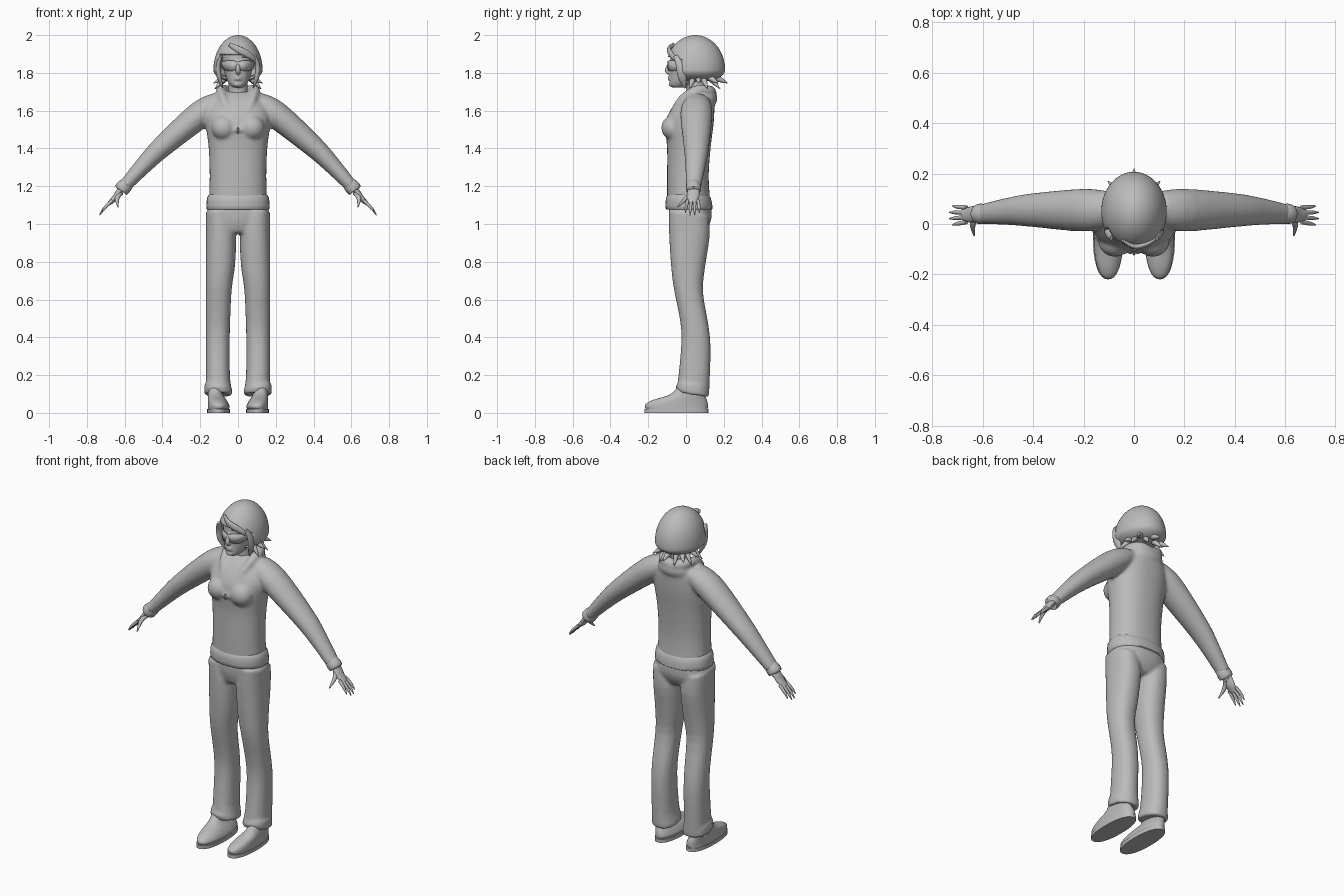
import bpy, bmesh, math
from mathutils import Vector, Matrix

if "Cube" in bpy.data.objects:
    bpy.data.objects.remove(bpy.data.objects["Cube"])

grey = bpy.data.materials.new("plain grey")
grey.use_nodes = True
grey.diffuse_color = (0.5, 0.5, 0.5, 1)
grey.node_tree.nodes["Principled BSDF"].inputs["Base Color"].default_value = grey.diffuse_color

SIDES = (1, -1)


def dense(rows, steps):
    """Run a smooth curve through rows of numbers."""
    rows = [Vector(row) for row in rows]
    padded = [rows[0]] + rows + [rows[-1]]
    out = []
    for before, start, end, after in zip(padded, padded[1:], padded[2:], padded[3:]):
        leave, arrive = (end - before) / 2, (after - start) / 2
        for step in range(steps):
            t = step / steps
            ease = t * t * (3 - 2 * t)
            out.append(start.lerp(end, ease) + leave * t * (1 - t) ** 2 - arrive * t * t * (1 - t))
    return out + [rows[-1]]


def skin(bm, rings):
    """Join rings of points into a closed skin."""
    loops = [[bm.verts.new(point) for point in ring] for ring in rings]
    for low, high in zip(loops, loops[1:]):
        for i in range(len(low)):
            bm.faces.new((low[i - 1], low[i], high[i], high[i - 1]))
    bm.faces.new(loops[0])
    bm.faces.new(loops[-1])


def loft(bm, rows, side=1, outer=None, tilt=0, steps=3, sides=36):
    """Level oval sections; each row is half width, front, back, height.
    With outer set, every section shares that outer edge on one side."""
    rings = []
    for half, front, back, height in dense(rows, steps):
        middle = 0 if outer is None else outer - half
        ring = []
        for i in range(sides):
            angle = math.tau * i / sides
            c, s = (math.copysign(abs(v) ** 0.88, v) for v in (math.cos(angle), math.sin(angle)))
            dy = s * (back - front) / 2
            ring.append((side * (middle + c * half), (front + back) / 2 + dy, height + tilt * dy))
        rings.append(ring)
    skin(bm, rings)


def tube(bm, rows, side=1, flat=1.0, ref=(0, 1, 0), sides=16):
    """Oval sections across a path; each row is x, y, z, radius.
    The radius along ref is multiplied by flat."""
    rows = dense(rows, 4)
    points = [row.xyz for row in rows]
    rings = []
    for i, row in enumerate(rows):
        along = points[min(i + 1, len(points) - 1)] - points[max(i - 1, 0)]
        u = along.cross(Vector(ref)).normalized()
        v = along.cross(u).normalized() * flat
        ring = []
        for j in range(sides):
            angle = math.tau * j / sides
            p = points[i] + (u * math.cos(angle) + v * math.sin(angle)) * row.w
            ring.append((side * p.x, p.y, p.z))
        rings.append(ring)
    skin(bm, rings)


def ball(bm, centre, size):
    matrix = Matrix.Translation(centre) @ Matrix.Diagonal((*size, 1))
    return bmesh.ops.create_uvsphere(bm, u_segments=64, v_segments=40, radius=1, matrix=matrix)["verts"]


def finish(name, bm, voxel=0, soften=0, thickness=0):
    """Turn the mesh into a smooth object, optionally blending its parts."""
    bmesh.ops.recalc_face_normals(bm, faces=bm.faces)
    mesh = bpy.data.meshes.new(name)
    bm.to_mesh(mesh)
    bm.free()
    mesh.materials.append(grey)
    ob = bpy.data.objects.new(name, mesh)
    bpy.context.collection.objects.link(ob)
    bpy.ops.object.select_all(action="DESELECT")
    ob.select_set(True)
    bpy.context.view_layer.objects.active = ob
    bpy.ops.object.shade_smooth_by_angle(angle=math.radians(50))
    if voxel:
        blend = ob.modifiers.new("blend", "REMESH")
        blend.mode, blend.voxel_size, blend.use_smooth_shade = "VOXEL", voxel, True
        smooth = ob.modifiers.new("soften", "SMOOTH")
        smooth.factor, smooth.iterations = 0.5, soften
    if thickness:
        ob.modifiers.new("thickness", "SOLIDIFY").thickness = thickness


# Sweater: body, bust, sleeves and folded hood blended together
bm = bmesh.new()
loft(bm, [(.155, -.1, .13, 1.1), (.15, -.1, .12, 1.25), (.155, -.1, .13, 1.4), (.17, -.11, .145, 1.52),
          (.17, -.09, .15, 1.59), (.14, -.04, .15, 1.66), (.09, .01, .13, 1.7)])
for side in SIDES:
    ball(bm, (side * .075, -.07, 1.51), (.065, .06, .065))
    tube(bm, [(.1, .06, 1.64, .06), (.2, .055, 1.58, .072), (.4, .055, 1.41, .057),
              (.5, .05, 1.31, .046), (.6, .04, 1.2, .034)], side, flat=1.18, sides=24)
    tube(bm, [(0, .13, 1.69, .033), (.06, .12, 1.705, .03), (.09, .05, 1.705, .027),
              (.07, -.04, 1.64, .02), (.01, -.115, 1.49, .01)], side, ref=(0, 0, 1))
ball(bm, (0, .12, 1.665), (.095, .045, .05))
finish("sweater", bm, voxel=.009, soften=5)

# Bottom band of the sweater
bm = bmesh.new()
loft(bm, [(.15, -.09, .12, 1.08), (.166, -.107, .14, 1.08), (.163, -.105, .13, 1.14), (.14, -.08, .1, 1.17)])
finish("sweater_band", bm)

# Cuffs
bm = bmesh.new()
for side in SIDES:
    tube(bm, [(.58, .04, 1.22, .033), (.6, .04, 1.2, .04), (.62, .04, 1.18, .038), (.62, .04, 1.179, .02)], side)
finish("cuffs", bm)

# Zip pull
bm = bmesh.new()
ball(bm, (0, -.12, 1.495), (.005, .005, .02))
finish("zip_pull", bm)

# Trousers: hips and two flared legs with tilted hems
bm = bmesh.new()
loft(bm, [(.155, -.09, .13, 1.12), (.163, -.09, .135, 1.03), (.14, -.07, .1, .96), (.1, -.04, .06, .95)])
for side in SIDES:
    loft(bm, [(.07, -.09, .12, 1.06), (.08, -.09, .125, .95), (.077, -.08, .1, .78), (.068, -.065, .09, .65),
              (.064, -.03, .12, .47), (.063, -.025, .13, .35), (.064, -.04, .125, .18),
              (.07, -.05, .12, .1), (.05, -.03, .1, .1)], side, outer=.17, tilt=-.16)
    loft(bm, [(.06, -.04, .11, .15), (.072, -.055, .12, .12), (.06, -.04, .11, .1)], side, outer=.178, tilt=-.16)
finish("trousers", bm, voxel=.009, soften=4)

# Shoes
bm = bmesh.new()
for side in SIDES:
    loft(bm, [(.05, -.2, .11, .01), (.058, -.218, .116, .03), (.055, -.21, .115, .05), (.049, -.17, .11, .07),
              (.04, -.08, .1, .1), (.035, -.03, .1, .16)], side, outer=.16)
finish("shoes", bm)

# Thin soles
bm = bmesh.new()
for side in SIDES:
    loft(bm, [(.06, -.22, .12, 0), (.06, -.22, .12, .02)], side, outer=.163)
finish("soles", bm)

# Hands: palm, four fingers and a thumb
bm = bmesh.new()
for side in SIDES:
    tube(bm, [(.59, .04, 1.21, .02), (.63, .04, 1.17, .016), (.65, .037, 1.14, .016), (.68, .036, 1.11, .011)],
         side, flat=2)
    for finger in range(4):
        reach = .07 - .006 * (finger - 1.5) ** 2
        base = Vector((.665, .008 + .019 * finger, 1.125, .009))
        tip = base + Vector((reach, .006 * finger - .012, -1.15 * reach, -.007))
        knuckle = base.lerp(tip, .6) + Vector((.003, 0, .003, .003))
        tube(bm, [base, knuckle, tip], side, sides=10)
    tube(bm, [(.62, .03, 1.165, .012), (.64, 0, 1.135, .012), (.635, -.045, 1.09, .003)], side, sides=10)
finish("hands", bm)

# Head: skull, neck, nose, lips and chin blended together
bm = bmesh.new()
loft(bm, [(.025, -.07, -.01, 1.722), (.04, -.085, .02, 1.735), (.06, -.086, .09, 1.765), (.08, -.084, .15, 1.84),
          (.08, -.075, .15, 1.92), (.05, -.03, .1, 1.965)])
tube(bm, [(0, .06, 1.64, .058), (0, .055, 1.7, .052), (0, .05, 1.78, .052)])
tube(bm, [(0, -.08, 1.86, .009), (0, -.1, 1.815, .013), (0, -.085, 1.8, .012)], ref=(1, 0, 0))
for height in (1.765, 1.777):
    ball(bm, (0, -.084, height), (.022, .013, .006))
ball(bm, (0, -.077, 1.74), (.022, .014, .014))
finish("head", bm, voxel=.005, soften=3)

# Wraparound sunglasses: a curved strip that deepens into two lenses
bm = bmesh.new()
count = 24
columns = []
for i in range(-count, count + 1):
    t = abs(i) / count
    angle = i / count * math.pi / 2
    lens = math.sin(math.pi * t ** .6)
    x, y = .09 * math.sin(angle), .03 - .128 * math.cos(angle)
    columns.append([bm.verts.new((x, y, z)) for z in (1.853 + .013 * lens, 1.842 - .033 * lens)])
for (top, low), (next_top, next_low) in zip(columns, columns[1:]):
    bm.faces.new((top, low, next_low, next_top))
finish("sunglasses", bm, thickness=.006)

# Bobbed hair: a full cap with the face cut free under a swept fringe
bm = bmesh.new()
for vert in ball(bm, (0, 0, 0), (1, 1, 1)):
    x, y, z = vert.co
    vert.co = (.13 * x, .05 + y * (.157 if y > 0 else .16), 1.815 + z * (.185 if z > 0 else .065))
face_area = []
for face in bm.faces:
    spot = face.calc_center_median()
    if spot.y < -.02 and spot.z < 1.9 - .15 * abs(spot.x) - .12 * spot.x:
        face_area.append(face)
bmesh.ops.delete(bm, geom=face_area, context="FACES")
finish("hair", bm, thickness=.012)

# Side locks and parted fringe
bm = bmesh.new()
for side in SIDES:
    tube(bm, [(.09, -.055, 1.89, .007), (.104, -.03, 1.84, .013), (.1, -.02, 1.78, .013), (.08, -.005, 1.72, .003)],
         side, flat=1.8)
tube(bm, [(-.045, -.065, 1.95, .006), (0, -.09, 1.925, .01), (.05, -.08, 1.9, .01), (.09, -.055, 1.87, .006)],
     flat=1.8, ref=(0, 0, 1))
finish("hair_locks", bm)

# Flicked-out ends around the nape
bm = bmesh.new()
flicks = 11
for i in range(flicks):
    angle = math.pi * (i / (flicks - 1) * 1.2 - .1)
    outward = Vector((math.cos(angle), math.sin(angle), 0))
    length = .13 + .03 * abs(outward.y) * (i % 2)
    rows = []
    for t, radius in ((0, .018), (.5, .012), (1, .001)):
        spot = outward * (length - .06 * (1 - t))
        rows.append((spot.x, spot.y + .06, 1.775 - t * (.03 + .03 * (1 - i % 2)), radius))
    tube(bm, rows, ref=(0, 0, 1), sides=8)
finish("hair_flicks", bm)
